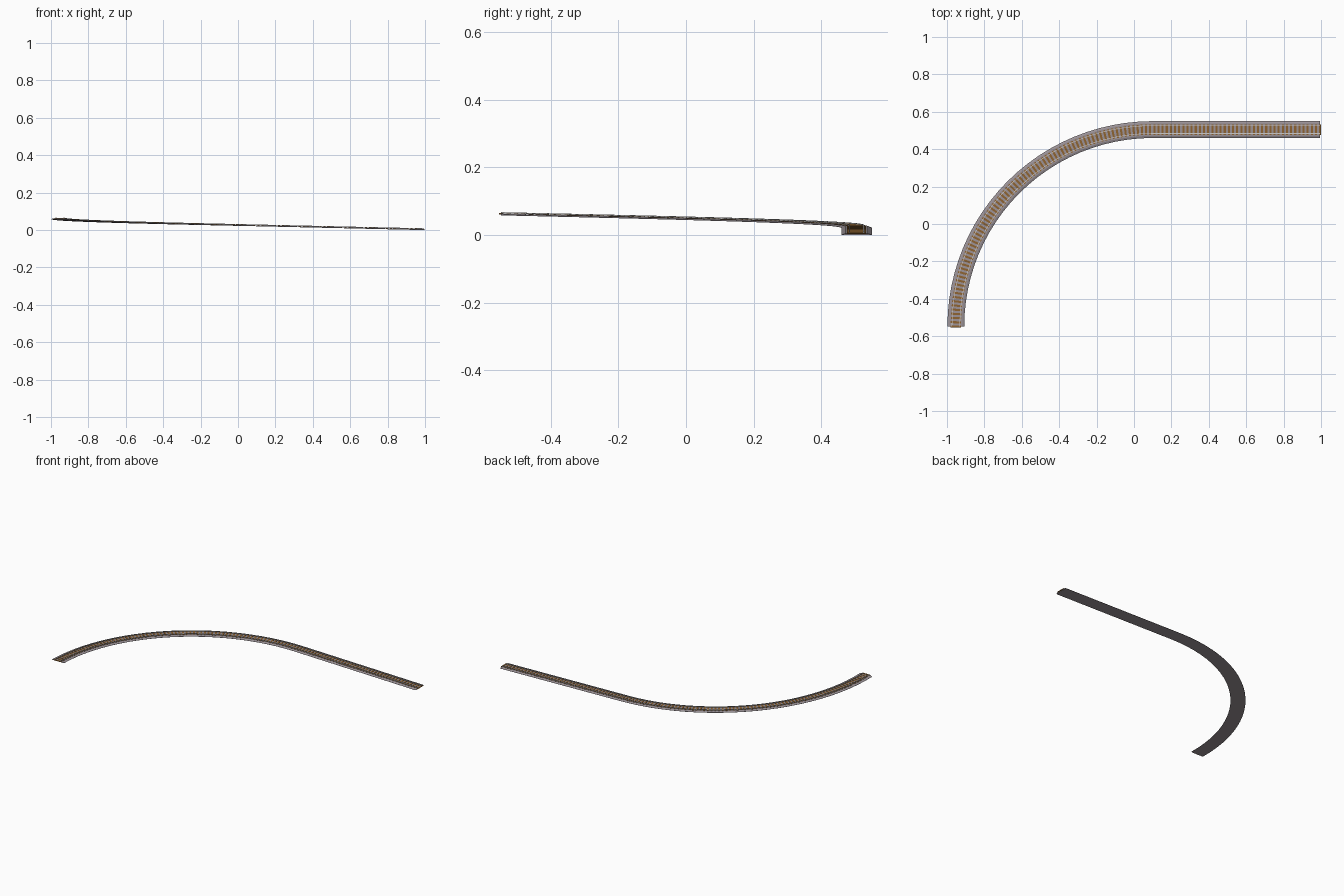
import bpy, bmesh, math
from mathutils import Vector

if "Cube" in bpy.data.objects:
    bpy.data.objects.remove(bpy.data.objects["Cube"])

# Track centre line: straight, then a quarter bend, rising steadily
R, CX, CY = 1.0525, 0.10, -0.5475
STRAIGHT = 0.995 - CX
LENGTH = STRAIGHT + R * math.pi / 2
RISE = 0.058


def frame(s):
    """Point, left-to-right side vector and forward vector at distance s."""
    z = RISE * s / LENGTH
    if s <= STRAIGHT:
        p, a = Vector((0.995 - s, CY + R, z)), 0.0
    else:
        a = (s - STRAIGHT) / R
        p = Vector((CX - R * math.sin(a), CY + R * math.cos(a), z))
    return p, Vector((-math.sin(a), math.cos(a), 0))


def material(name, rgb):
    m = bpy.data.materials.new(name)
    m.diffuse_color = (*rgb, 1)
    m.use_nodes = True
    m.node_tree.nodes["Principled BSDF"].inputs["Base Color"].default_value = m.diffuse_color
    return m


def sweep(bm, profile, stations):
    """Closed profile of (across, up) points carried along the track."""
    rings = []
    for s in stations:
        p, side = frame(s)
        rings.append([bm.verts.new(p + side * u + Vector((0, 0, v))) for u, v in profile])
    n = len(profile)
    for a, b in zip(rings, rings[1:]):
        for i in range(n):
            bm.faces.new((a[i], a[(i + 1) % n], b[(i + 1) % n], b[i]))
    bm.faces.new(rings[0])
    bm.faces.new(rings[-1][::-1])


def finish(bm, name, mat):
    bmesh.ops.recalc_face_normals(bm, faces=bm.faces[:])
    me = bpy.data.meshes.new(name)
    bm.to_mesh(me)
    bm.free()
    me.materials.append(mat)
    ob = bpy.data.objects.new(name, me)
    bpy.context.collection.objects.link(ob)
    return ob


def box(u0, u1, v0, v1):
    return [(u0, v0), (u1, v0), (u1, v1), (u0, v1)]


gravel = material("gravel grey", (0.33, 0.29, 0.31))
wood = material("sleeper brown", (0.27, 0.125, 0.03))
steel = material("rail steel", (0.62, 0.60, 0.58))

stations = [0, STRAIGHT / 2] + [STRAIGHT + R * math.pi / 2 * i / 24 for i in range(25)]

# Ballast bed with sloping shoulders
bm = bmesh.new()
sweep(bm, [(-0.045, 0), (0.045, 0), (0.045, 0.001), (0.034, 0.005),
           (-0.034, 0.005), (-0.045, 0.001)], stations)
finish(bm, "ballast_bed", gravel)

# Sleepers
bm = bmesh.new()
count = 116
for i in range(count):
    s = LENGTH * i / (count - 1)
    sweep(bm, box(-0.028, 0.028, 0.003, 0.0065), [s - 0.0055, s + 0.0055])
finish(bm, "sleepers", wood)

# Pair of rails
for name, sgn in (("outer_rail", 1), ("inner_rail", -1)):
    bm = bmesh.new()
    sweep(bm, box(sgn * 0.021 - 0.0015, sgn * 0.021 + 0.0015, 0.006, 0.0095), stations)
    finish(bm, name, steel)
